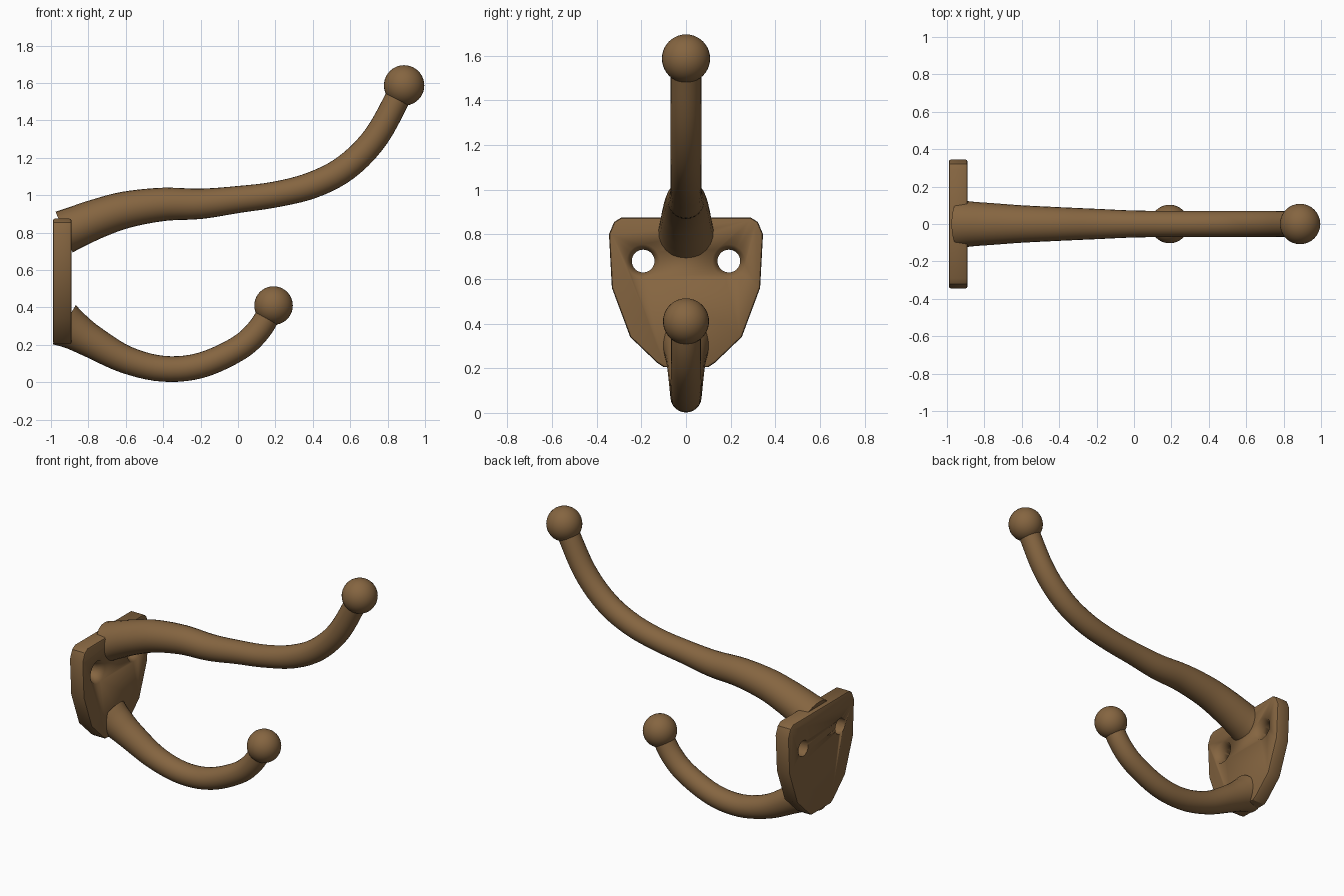
import bpy, bmesh, math
from mathutils import Vector

if "Cube" in bpy.data.objects:
    bpy.data.objects.remove(bpy.data.objects["Cube"])

bronze = bpy.data.materials.new("brown_bronze")
bronze.diffuse_color = (0.235, 0.130, 0.052, 1)
bronze.use_nodes = True
bronze.node_tree.nodes["Principled BSDF"].inputs["Base Color"].default_value = bronze.diffuse_color


def finish(name, bm, angle=40):
    bmesh.ops.recalc_face_normals(bm, faces=bm.faces)
    me = bpy.data.meshes.new(name)
    bm.to_mesh(me)
    bm.free()
    ob = bpy.data.objects.new(name, me)
    bpy.context.collection.objects.link(ob)
    me.materials.append(bronze)
    bpy.ops.object.select_all(action='DESELECT')
    ob.select_set(True)
    bpy.context.view_layer.objects.active = ob
    bpy.ops.object.shade_smooth_by_angle(angle=math.radians(angle))
    return ob


def lathe_x(name, profile, y, z, n=32):
    """Closed solid turned about an x-parallel axis; profile is (x, radius)."""
    bm = bmesh.new()
    rings = [[bm.verts.new((x, y + r * math.cos(2 * math.pi * i / n),
                            z + r * math.sin(2 * math.pi * i / n)))
              for i in range(n)] for x, r in profile]
    skin(bm, rings)
    return finish(name, bm)


def skin(bm, rings):
    n = len(rings[0])
    for a, b in zip(rings, rings[1:]):
        for i in range(n):
            j = (i + 1) % n
            bm.faces.new((a[i], a[j], b[j], b[i]))
    bm.faces.new(rings[0])
    bm.faces.new(rings[-1])


def spline(points, steps=5):
    """Smooth interpolation of (x, z, in-plane radius, y radius)."""
    p = [Vector(q) for q in points]
    p = [2 * p[0] - p[1]] + p + [2 * p[-1] - p[-2]]
    out = []
    for a, b, c, d in zip(p, p[1:], p[2:], p[3:]):
        for s in range(steps):
            t = s / steps
            out.append(0.5 * (2 * b + (c - a) * t + (2 * a - 5 * b + 4 * c - d) * t ** 2
                              + (3 * b - a - 3 * c + d) * t ** 3))
    return out + [p[-2]]


def arm(name, points, n=24):
    """Tapered round bar swept along a path in the xz plane."""
    path = spline(points)
    bm = bmesh.new()
    rings = []
    for k, q in enumerate(path):
        t = path[min(k + 1, len(path) - 1)] - path[max(k - 1, 0)]
        tx, tz = Vector((t[0], t[1])).normalized()
        ring = []
        for i in range(n):
            a = 2 * math.pi * i / n
            u, v = q[2] * math.sin(a), q[3] * math.cos(a)
            ring.append(bm.verts.new((max(q[0] - tz * u, -0.99), v, q[1] + tx * u)))
        rings.append(ring)
    skin(bm, rings)
    return finish(name, bm)


def ball(name, x, z, r):
    bm = bmesh.new()
    bmesh.ops.create_uvsphere(bm, u_segments=32, v_segments=20, radius=r)
    bmesh.ops.translate(bm, verts=bm.verts, vec=(x, 0, z))
    finish(name, bm)


# Wall plate: tapered shield outline with softened edges
half = [(0.29, 0.875), (0.322, 0.855), (0.345, 0.80), (0.332, 0.56),
        (0.25, 0.34), (0.13, 0.225), (0.10, 0.205)]
outline = half + [(-y, z) for y, z in reversed(half)]
bm = bmesh.new()
back = bm.faces.new([bm.verts.new((-0.99, y, z)) for y, z in outline])
ext = bmesh.ops.extrude_face_region(bm, geom=[back])
bmesh.ops.translate(bm, vec=(0.10, 0, 0),
                    verts=[v for v in ext["geom"] if isinstance(v, bmesh.types.BMVert)])
rim = [e for e in bm.edges if abs(e.verts[0].co.x - e.verts[1].co.x) < 1e-5]
bmesh.ops.bevel(bm, geom=rim, offset=0.012, segments=2, profile=0.5, affect='EDGES')
plate = finish("wall_plate", bm, 30)

# Countersunk screw holes
for side in (-1, 1):
    cutter = lathe_x("screw_hole_cutter", [(-1.1, 0.051), (-0.935, 0.051),
                                           (-0.89, 0.074), (-0.8, 0.074)], side * 0.192, 0.68)
    cutter.hide_render = True
    cutter.hide_set(True)
    mod = plate.modifiers.new("screw_hole", 'BOOLEAN')
    mod.operation = 'DIFFERENCE'
    mod.solver = 'EXACT'
    mod.object = cutter

# Long upper arm
arm("upper_arm", [(-0.93, 0.803, 0.118, 0.13), (-0.87, 0.828, 0.113, 0.12),
                  (-0.75, 0.876, 0.105, 0.111), (-0.6, 0.922, 0.098, 0.10),
                  (-0.4, 0.951, 0.089, 0.09), (-0.2, 0.954, 0.081, 0.081),
                  (0.0, 0.977, 0.072, 0.072), (0.2, 1.004, 0.069, 0.07),
                  (0.4, 1.055, 0.071, 0.07), (0.58, 1.150, 0.071, 0.07),
                  (0.74, 1.315, 0.069, 0.07), (0.88, 1.57, 0.067, 0.068)])
ball("upper_ball", 0.888, 1.587, 0.108)

# Short lower arm
arm("lower_arm", [(-0.93, 0.308, 0.122, 0.11), (-0.87, 0.272, 0.103, 0.097),
                  (-0.78, 0.217, 0.088, 0.086), (-0.6, 0.121, 0.074, 0.075),
                  (-0.4, 0.072, 0.069, 0.07), (-0.2, 0.090, 0.068, 0.069),
                  (0.0, 0.180, 0.067, 0.068), (0.11, 0.278, 0.066, 0.067),
                  (0.185, 0.40, 0.064, 0.066)])
ball("lower_ball", 0.19, 0.41, 0.103)
